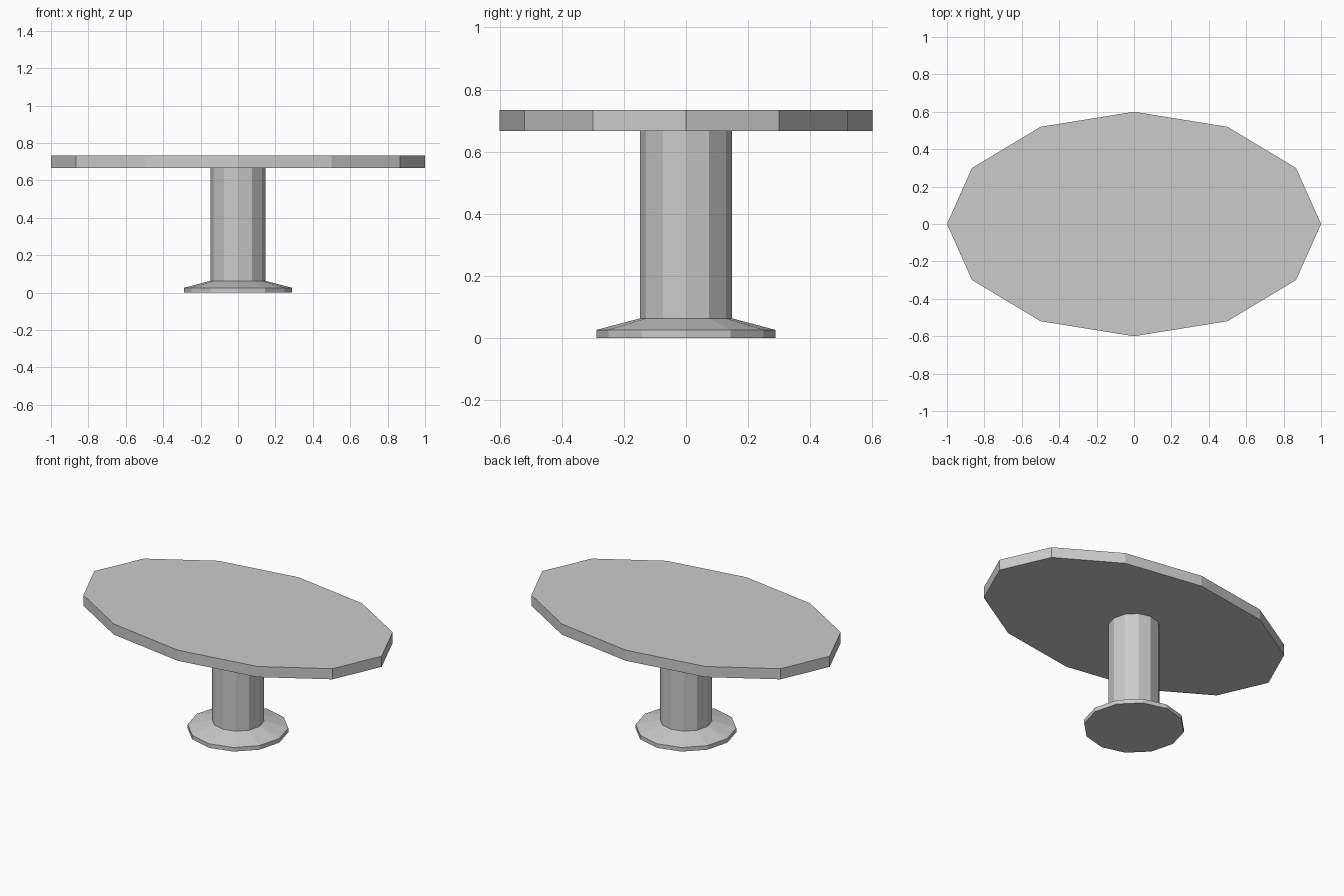
import bpy
import bmesh
from math import cos, sin, tau

if "Cube" in bpy.data.objects:
    bpy.data.objects.remove(bpy.data.objects["Cube"])

SIDES = 12


def lathe(name, profile, y_scale=1.0):
    """Closed faceted solid from (radius, z) rings, bottom to top."""
    bm = bmesh.new()
    rings = [[bm.verts.new((r * cos(tau * i / SIDES), r * y_scale * sin(tau * i / SIDES), z))
              for i in range(SIDES)] for r, z in profile]
    for low, high in zip(rings, rings[1:]):
        for i in range(SIDES):
            j = (i + 1) % SIDES
            bm.faces.new((low[i], low[j], high[j], high[i]))
    bm.faces.new(rings[0][::-1])
    bm.faces.new(rings[-1])
    mesh = bpy.data.meshes.new(name)
    bm.to_mesh(mesh)
    bm.free()
    obj = bpy.data.objects.new(name, mesh)
    bpy.context.collection.objects.link(obj)
    return obj


# Oval table top
lathe("table_top", [(1.0, 0.667), (1.0, 0.734)], y_scale=0.6)

# Pedestal: flared foot and straight column in one profile
lathe("pedestal", [(0.288, 0.0), (0.288, 0.026), (0.148, 0.063), (0.148, 0.667)])
